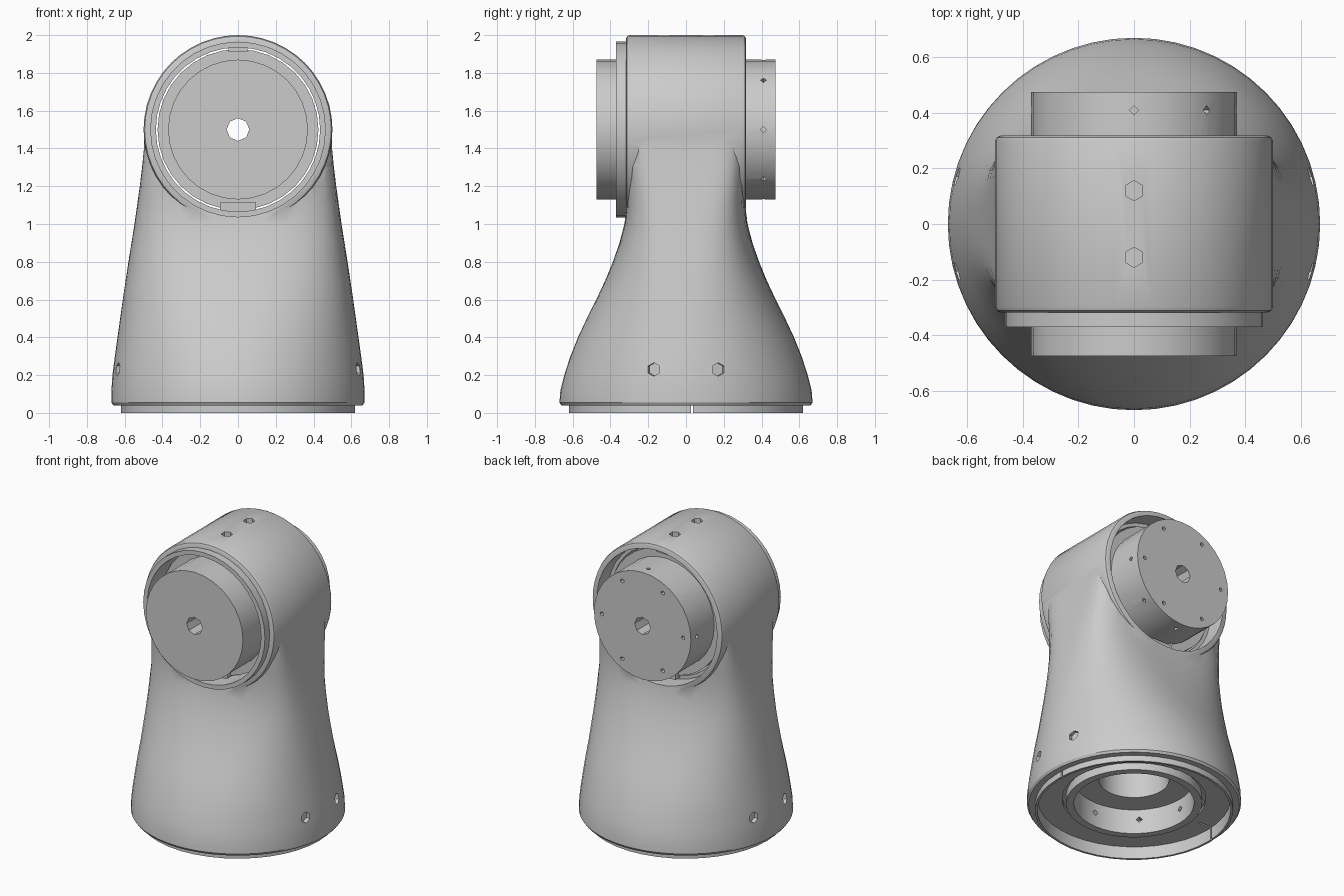
import bpy, bmesh
from math import cos, sin, pi, radians
from mathutils import Vector

if "Cube" in bpy.data.objects:
    bpy.data.objects.remove(bpy.data.objects["Cube"])

HEAD_Z = 1.5


def finish(name, bm):
    bmesh.ops.remove_doubles(bm, verts=bm.verts, dist=1e-5)
    bmesh.ops.recalc_face_normals(bm, faces=bm.faces)
    mesh = bpy.data.meshes.new(name)
    bm.to_mesh(mesh)
    bm.free()
    ob = bpy.data.objects.new(name, mesh)
    bpy.context.collection.objects.link(ob)
    return ob


def bridge(bm, rings):
    for a, b in zip(rings, rings[1:]):
        n = len(a)
        for i in range(n):
            j = (i + 1) % n
            bm.faces.new((a[i], a[j], b[j], b[i]))


def lathe(name, profile, along_y=False, n=36, tube=False):
    """Turn (radius, height) points around z, or around the head's y axis."""
    bm = bmesh.new()
    rings = []
    for r, h in profile:
        ring = []
        for i in range(n):
            a = 2 * pi * i / n
            p = (r * cos(a), h, HEAD_Z + r * sin(a)) if along_y else (r * cos(a), r * sin(a), h)
            ring.append(bm.verts.new(p))
        rings.append(ring)
    if tube:
        rings.append(rings[0])
    bridge(bm, rings)
    if not tube:
        bm.faces.new(rings[0])
        bm.faces.new(rings[-1])
    return finish(name, bm)


def rod(r, p0, p1, n=6):
    p0, p1 = Vector(p0), Vector(p1)
    d = p1 - p0
    bm = bmesh.new()
    bmesh.ops.create_cone(bm, cap_ends=True, segments=n, radius1=r, radius2=r, depth=d.length)
    rot = d.to_track_quat('Z', 'Y').to_matrix().to_4x4()
    bmesh.ops.transform(bm, matrix=rot, verts=bm.verts)
    bmesh.ops.translate(bm, vec=(p0 + p1) / 2, verts=bm.verts)
    return finish("cutter", bm)


def box(name, c, s):
    bm = bmesh.new()
    bmesh.ops.create_cube(bm, size=1)
    bmesh.ops.scale(bm, vec=s, verts=bm.verts)
    bmesh.ops.translate(bm, vec=c, verts=bm.verts)
    return finish(name, bm)


def combine(ob, other, op='DIFFERENCE'):
    m = ob.modifiers.new("bool", 'BOOLEAN')
    m.object, m.operation, m.solver = other, op, 'EXACT'
    bpy.context.view_layer.objects.active = ob
    bpy.ops.object.modifier_apply(modifier=m.name)
    bpy.data.objects.remove(other)


def smooth(ob, angle=32):
    bpy.ops.object.select_all(action='DESELECT')
    ob.select_set(True)
    bpy.context.view_layer.objects.active = ob
    bpy.ops.object.shade_smooth_by_angle(angle=radians(angle))


# Housing: round foot flowing into a squarish neck (z, half width, half depth, squareness)
sections = [(0.04, .66, .66, 2), (0.055, .67, .67, 2), (0.12, .67, .665, 2), (0.2, .665, .645, 2),
            (0.3, .652, .612, 2.05), (0.4, .638, .572, 2.12), (0.5, .624, .525, 2.2), (0.6, .61, .475, 2.35),
            (0.7, .595, .428, 2.55), (0.8, .58, .387, 2.8), (0.9, .564, .352, 3.2), (1.0, .548, .326, 3.7),
            (1.1, .534, .314, 4.4), (1.2, .52, .311, 5.4), (1.3, .508, .311, 7), (1.4, .498, .312, 9),
            (1.48, .496, .312, 11)]
bm = bmesh.new()
rings = []
for z, w, d, e in sections:
    ring = []
    for i in range(56):
        c, s = cos(2 * pi * i / 56), sin(2 * pi * i / 56)
        k = (abs(c) ** e + abs(s) ** e) ** (-1 / e)
        ring.append(bm.verts.new((w * c * k, d * s * k, z)))
    rings.append(ring)
bridge(bm, rings)
bm.faces.new(rings[0])
bm.faces.new(rings[-1])
housing = finish("housing", bm)

# Head barrel with softened rims
barrel = lathe("barrel", [(.48, -.318), (.494, -.312), (.5, -.298), (.5, .298), (.494, .312), (.48, .318)],
               along_y=True, n=48)
combine(housing, barrel, 'UNION')

# Openings: head bore, stepped foot recess
combine(housing, lathe("cutter", [(.46, -.6), (.46, .6)], along_y=True, n=40))
combine(housing, lathe("cutter", [(.61, -.1), (.61, .11), (.376, .11), (.376, .22), (.22, .22), (.22, .6)], n=40))

# Screw holes: two on top, two on each side of the foot
for y in (-.12, .12):
    combine(housing, rod(.036, (0, y, 1.9), (0, y, 2.1)))
for a in (15, -15, 165, 195):
    c, s = cos(radians(a)), sin(radians(a))
    combine(housing, rod(.036, (.632 * c, .632 * s, .23), (.8 * c, .8 * s, .23)))
# Small holes around the foot bore
for i in range(8):
    c, s = cos(pi * i / 4), sin(pi * i / 4)
    combine(housing, rod(.02, (.3 * c, .3 * s, .15), (.42 * c, .42 * s, .15), 4))
smooth(housing)

# Split foot ring with its inward flange, and inner foot collar
foot_ring = lathe("foot_ring", [(.62, 0), (.62, .105), (.45, .105), (.45, .085), (.605, .085), (.605, 0)],
                  tube=True, n=40)
for x in (-.6, .6):
    combine(foot_ring, box("cutter", (x, .032, 0), (.2, .012, .3)))
smooth(foot_ring)
smooth(lathe("foot_collar", [(.425, .05), (.425, .12), (.376, .12), (.376, .05)], tube=True, n=40))

# Liner sleeve that sticks out at the front of the head
smooth(lathe("head_sleeve", [(.465, -.37), (.465, -.31), (.458, -.31), (.458, .2), (.435, .2), (.435, -.37)],
             along_y=True, tube=True, n=36))

# Drive unit: output flanges on both ends of a wider core
drive = lathe("drive_unit", [(.37, -.475), (.37, -.22), (.426, -.22), (.426, .22), (.37, .22), (.37, .475)],
              along_y=True, n=32)
combine(drive, rod(.06, (0, -1, HEAD_Z), (0, 1, HEAD_Z), 8))
for i in range(8):
    c, s = cos(pi * i / 4), sin(pi * i / 4)
    combine(drive, rod(.016, (.33 * c, .41, HEAD_Z + .33 * s), (.45 * c, .41, HEAD_Z + .45 * s), 4))
for i in range(6):
    x, z = .31 * cos(pi * i / 3), HEAD_Z + .31 * sin(pi * i / 3)
    combine(drive, rod(.014, (x, .42, z), (x, .6, z)))
smooth(drive)

# Keys locking the drive in the sleeve
box("key_top", (0, 0, HEAD_Z + .425), (.1, .5, .025))
box("key_bottom", (0, 0, HEAD_Z - .41), (.19, .5, .05))
